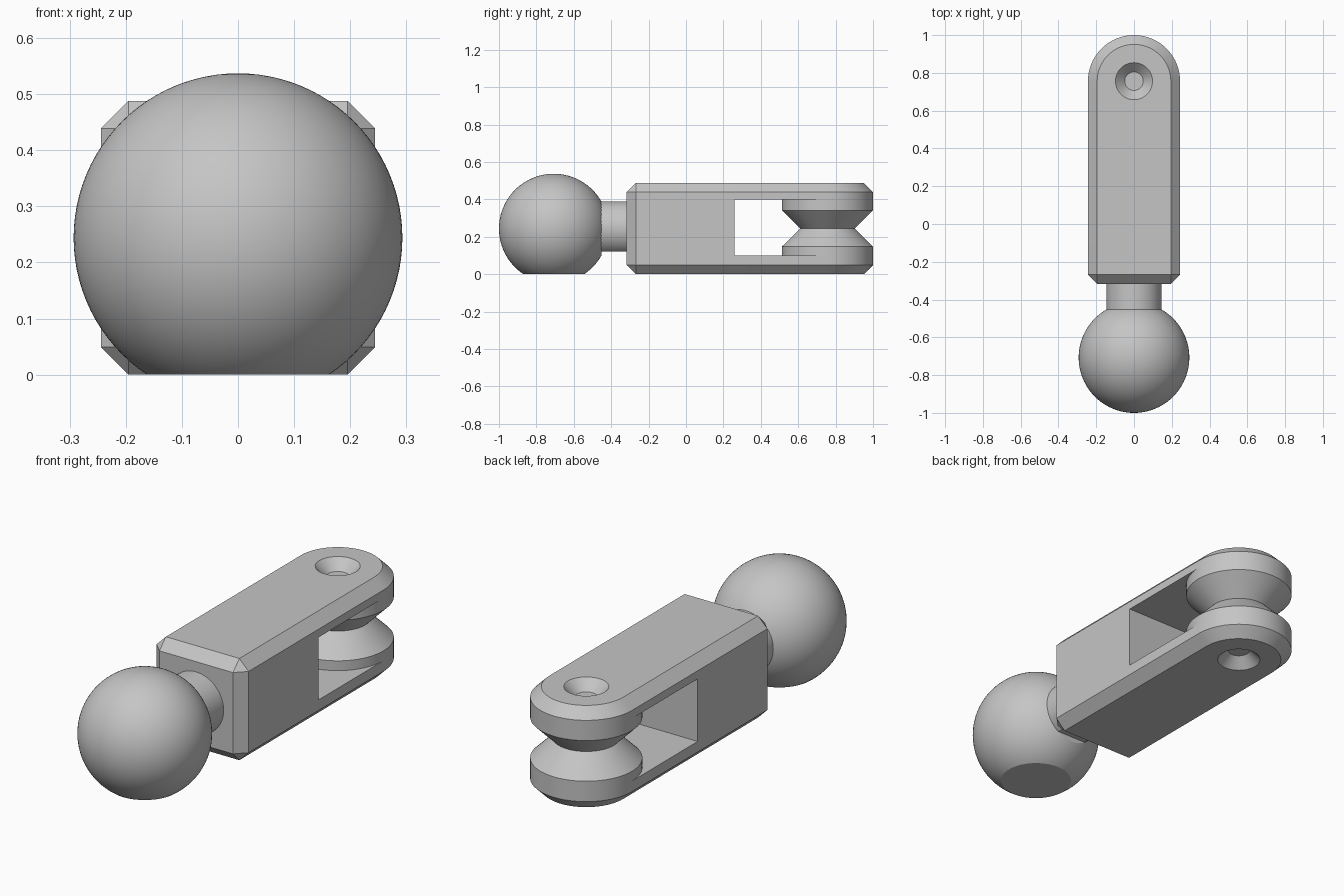
import bpy, bmesh, math
from mathutils import Matrix, Vector

if "Cube" in bpy.data.objects:
    bpy.data.objects.remove(bpy.data.objects["Cube"])

R, H, C = 0.244, 0.488, 0.049      # half width, height, chamfer
HINGE_Y, BALL_Y, MID = 0.756, -0.707, 0.244

grey = bpy.data.materials.new("grey_plastic")
grey.diffuse_color = (0.56, 0.56, 0.56, 1)
grey.use_nodes = True
grey.node_tree.nodes["Principled BSDF"].inputs["Base Color"].default_value = grey.diffuse_color


def make(name, bm, smooth=True):
    bmesh.ops.recalc_face_normals(bm, faces=bm.faces)
    me = bpy.data.meshes.new(name)
    bm.to_mesh(me)
    bm.free()
    ob = bpy.data.objects.new(name, me)
    bpy.context.collection.objects.link(ob)
    me.materials.append(grey)
    if smooth:
        bpy.ops.object.select_all(action='DESELECT')
        ob.select_set(True)
        bpy.context.view_layer.objects.active = ob
        bpy.ops.object.shade_smooth_by_angle(angle=math.radians(25))
    return ob


def slice_off(bm, point, normal):
    """Remove everything on the normal side of a plane and cap the cut."""
    res = bmesh.ops.bisect_plane(bm, geom=bm.verts[:] + bm.edges[:] + bm.faces[:], dist=1e-6,
                                 plane_co=point, plane_no=normal, clear_outer=True)
    edges = [e for e in res["geom_cut"] if isinstance(e, bmesh.types.BMEdge)]
    bmesh.ops.holes_fill(bm, edges=edges, sides=0)


def lathe(profile, y, n=64):
    """Revolve (radius, z) points about a vertical axis at the given y."""
    bm = bmesh.new()
    vs = [bm.verts.new((r, y, z)) for r, z in profile]
    es = [bm.edges.new(p) for p in zip(vs, vs[1:])]
    bmesh.ops.spin(bm, geom=vs + es, cent=(0, y, 0), axis=(0, 0, 1), angle=math.tau,
                   steps=n, use_merge=True)
    bmesh.ops.remove_doubles(bm, verts=bm.verts, dist=1e-5)
    return bm


# Body: bar with one round end, chamfered on every sharp edge
bm = bmesh.new()
outline = [(-R, -0.317), (R, -0.317)]
outline += [(R * math.cos(math.pi * i / 32), HINGE_Y + R * math.sin(math.pi * i / 32)) for i in range(33)]
base = bm.faces.new([bm.verts.new((x, y, 0)) for x, y in outline])
top = bmesh.ops.extrude_face_region(bm, geom=[base], use_keep_orig=True)["geom"]
bmesh.ops.translate(bm, verts=[v for v in top if isinstance(v, bmesh.types.BMVert)], vec=(0, 0, H))
bmesh.ops.recalc_face_normals(bm, faces=bm.faces)
bmesh.ops.bevel(bm, geom=[e for e in bm.edges if e.calc_face_angle(0) > 0.5], offset=C,
                offset_type='OFFSET', segments=1, affect='EDGES')
body = make("body", bm, False)

# Cutters: clevis slot and the two countersunk dimples
bm = bmesh.new()
bmesh.ops.create_cube(bm, size=1, matrix=Matrix.Translation((0, 0.76, 0.25)) @ Matrix.Diagonal((0.8, 1.0, 0.3, 1)))
cutters = [make("slot_cutter", bm, False)]
for name, face, s in (("top_dimple_cutter", H, 1), ("bottom_dimple_cutter", 0, -1)):
    cutters.append(make(name, lathe([(0, face - s * C), (C, face - s * C), (0.108, face + s * 0.01),
                                     (0, face + s * 0.01)], HINGE_Y), False))
for cutter in cutters:
    cutter.hide_render = True
    cutter.hide_set(True)
    mod = body.modifiers.new(cutter.name, 'BOOLEAN')
    mod.operation, mod.solver, mod.object = 'DIFFERENCE', 'EXACT', cutter

# Apply the cuts, then set the shading
dg = bpy.context.evaluated_depsgraph_get()
cut = bpy.data.meshes.new_from_object(body.evaluated_get(dg))
body.modifiers.clear()
body.data = cut
for cutter in cutters:
    bpy.data.objects.remove(cutter)
bpy.ops.object.select_all(action='DESELECT')
body.select_set(True)
bpy.context.view_layer.objects.active = body
bpy.ops.object.shade_smooth_by_angle(angle=math.radians(25))

# Hinge spool: waisted pivot between the clevis plates
make("hinge_spool", lathe([(R, 0.1), (R, 0.147), (0.146, MID), (R, 0.342), (R, 0.4)], HINGE_Y))

# Ball: flat underneath and where it meets the neck
bm = bmesh.new()
bmesh.ops.create_uvsphere(bm, u_segments=96, v_segments=48, radius=0.293,
                          matrix=Matrix.Translation((0, BALL_Y, MID)))
slice_off(bm, Vector((0, 0, 0)), Vector((0, 0, -1)))
slice_off(bm, Vector((0, -0.453, 0)), Vector((0, 1, 0)))
make("ball", bm)

# Neck: cylinder along y with a flat underside
bm = bmesh.new()
bmesh.ops.create_cone(bm, cap_ends=True, segments=64, radius1=0.146, radius2=0.146, depth=0.19,
                      matrix=Matrix.Translation((0, -0.385, MID)) @ Matrix.Rotation(math.pi / 2, 4, 'X'))
slice_off(bm, Vector((0, 0, 0.122)), Vector((0, 0, -1)))
make("neck", bm)
